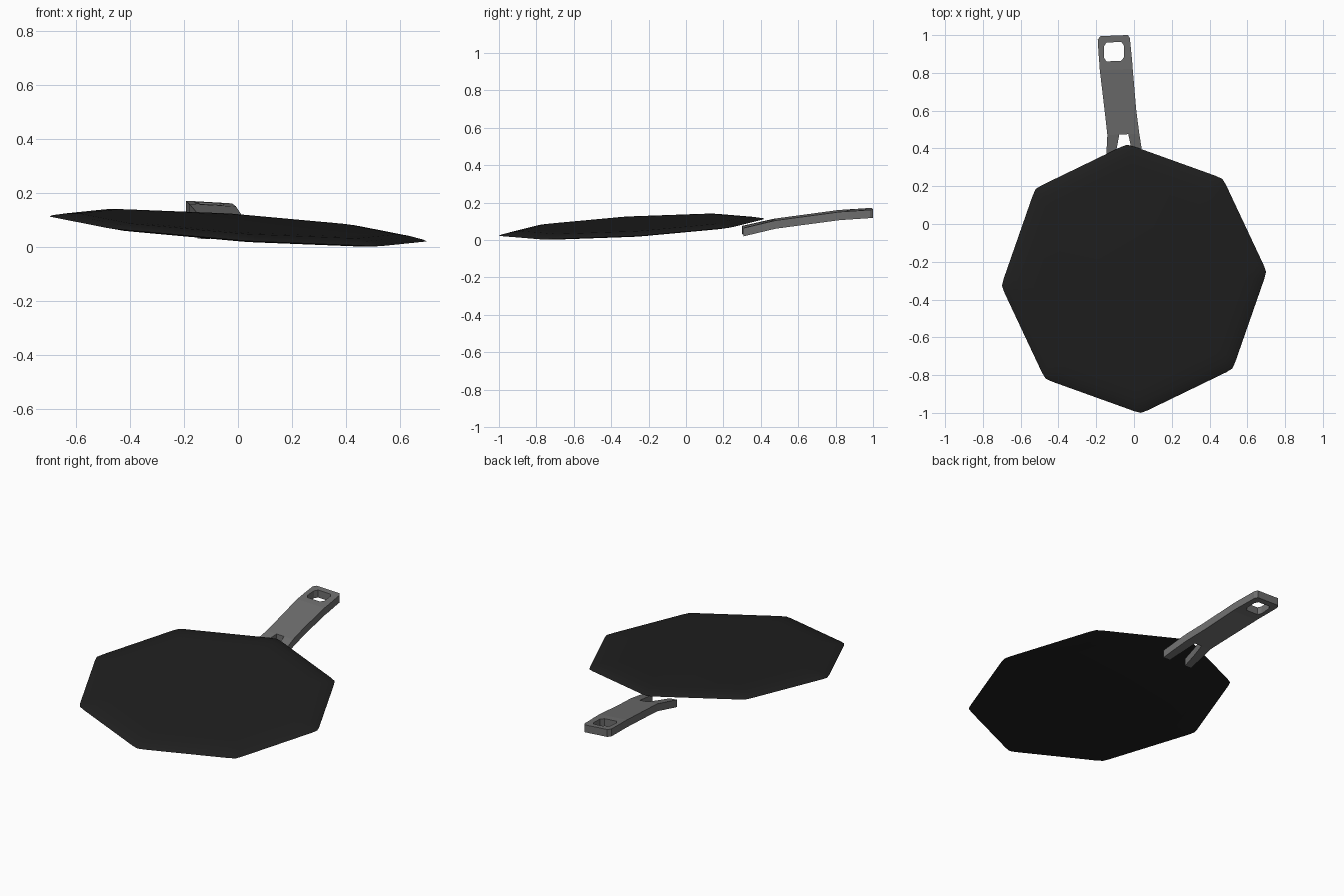
import bpy, bmesh, math

if "Cube" in bpy.data.objects:
    bpy.data.objects.remove(bpy.data.objects["Cube"])


def material(name, value):
    m = bpy.data.materials.new(name)
    m.diffuse_color = (value, value, value, 1)
    m.use_nodes = True
    m.node_tree.nodes["Principled BSDF"].inputs["Base Color"].default_value = m.diffuse_color
    return m


def finish(bm, name, mat):
    bmesh.ops.recalc_face_normals(bm, faces=bm.faces)
    me = bpy.data.meshes.new(name)
    bm.to_mesh(me)
    bm.free()
    ob = bpy.data.objects.new(name, me)
    bpy.context.collection.objects.link(ob)
    me.materials.append(mat)
    return ob


# Octagonal pan: stacked rings from underside to top, tilted as a whole
def pan_ring(bm, scale, height):
    ring = []
    for i in range(8):
        for da, r in ((-3, .69), (0, .70), (3, .69)):
            a = math.radians(3 + 45 * i + da)
            x = r * scale * math.cos(a)
            y = r * scale * math.sin(a) * 1.015
            z = .068 - .069 * x + .06 * y + height
            ring.append(bm.verts.new((x, y - .29, z)))
    return ring


bm = bmesh.new()
profile = [(.80, -.011), (.90, -.008), (1.0, 0), (.985, .005), (.92, .014), (.84, .019), (.75, .020)]
rings = [pan_ring(bm, s, h) for s, h in profile]
for a, b in zip(rings, rings[1:]):
    for i in range(24):
        j = (i + 1) % 24
        bm.faces.new((a[i], a[j], b[j], b[i]))
bm.faces.new(rings[0])
bm.faces.new(rings[-1])
pan = finish(bm, "pan_body", material("black", .014))
for o in bpy.context.selected_objects:
    o.select_set(False)
pan.select_set(True)
bpy.context.view_layer.objects.active = pan
bpy.ops.object.shade_smooth_by_angle(angle=math.radians(35))

# Handle: stations of (y, left, inner left, inner right, right, open towards next)
stations = [
    (.305, -.150, -.105, .005, .052, True),
    (.40, -.145, -.092, -.015, .040, True),
    (.475, -.141, -.078, -.030, .028, False),
    (.60, -.155, -.100, -.040, .012, False),
    (.82, -.181, -.140, -.070, -.007, False),
    (.865, -.184, -.146, -.068, -.010, True),
    (.885, -.186, -.159, -.052, -.012, True),
    (.945, -.190, -.159, -.054, -.018, True),
    (.965, -.191, -.146, -.066, -.020, False),
    (.982, -.192, -.146, -.066, -.021, False),
    (1.0, -.178, -.146, -.066, -.032, False),
]
bend = [(.30, .072), (.475, .112), (.82, .156), (1.0, .167)]


def top_height(y):
    for (y0, z0), (y1, z1) in zip(bend, bend[1:]):
        if y <= y1:
            break
    return z0 + (z1 - z0) * (y - y0) / (y1 - y0)


bm = bmesh.new()
rows = [[bm.verts.new((x, y + .04 * (x + .04), top_height(y) - .058 * (x + .1)))
         for x in xs] for y, *xs, _ in stations]
for k, (a, b) in enumerate(zip(rows, rows[1:])):
    for c in range(3):
        if c == 1 and stations[k][5]:
            continue
        bm.faces.new((a[c], a[c + 1], b[c + 1], b[c]))
ext = bmesh.ops.extrude_face_region(bm, geom=bm.faces[:], use_keep_orig=True)
for v in ext["geom"]:
    if isinstance(v, bmesh.types.BMVert):
        v.co.z -= .044
finish(bm, "handle", material("dark_grey", .16))
